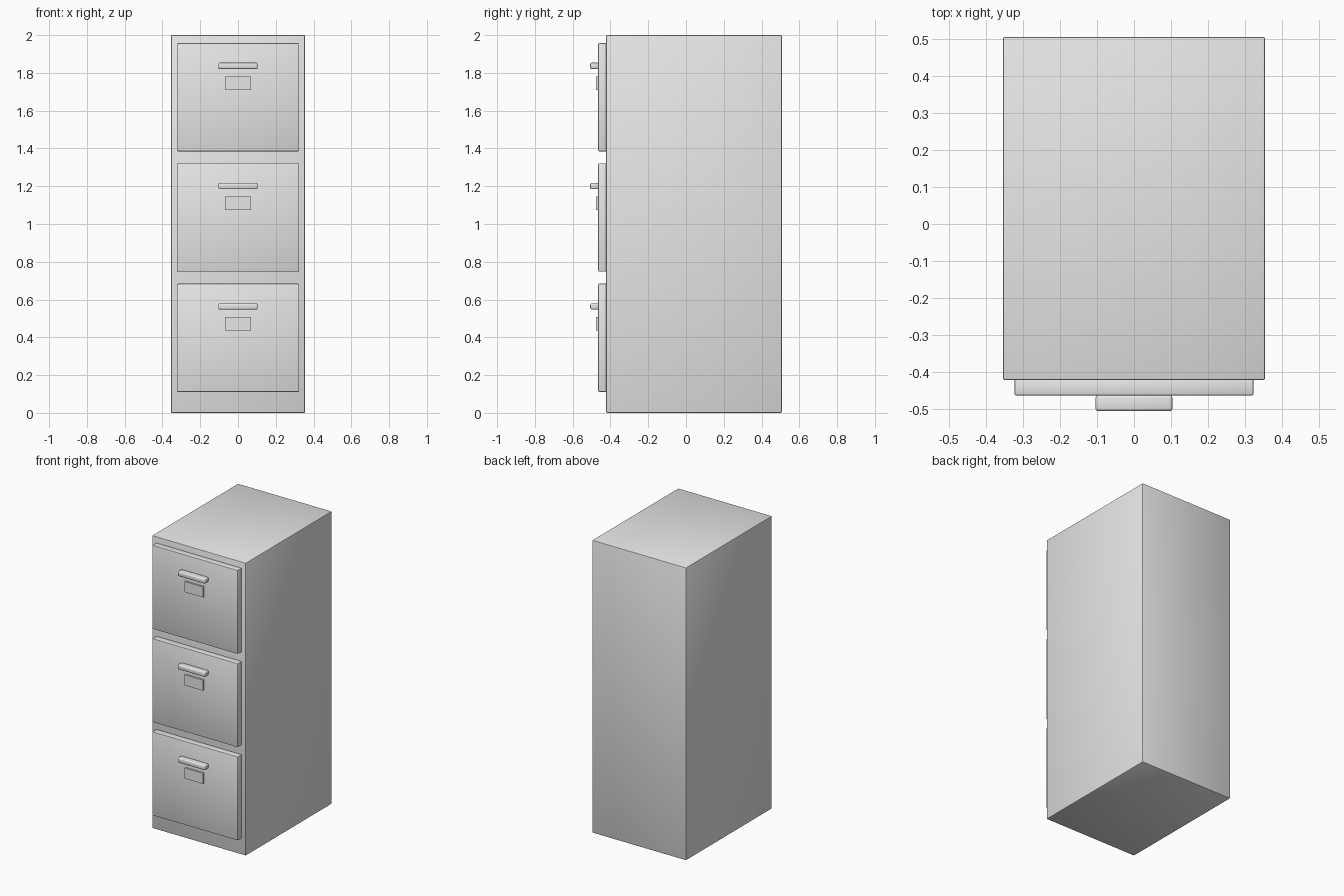
import bpy

cube = bpy.data.objects.get("Cube")
if cube:
    bpy.data.objects.remove(cube, do_unlink=True)

# Single painted metal colour
metal = bpy.data.materials.new("light_grey_metal")
metal.use_nodes = True
metal.diffuse_color = (0.8, 0.8, 0.8, 1)
metal.node_tree.nodes["Principled BSDF"].inputs["Base Color"].default_value = (0.8, 0.8, 0.8, 1)


def box(name, width, y_range, z_range, bevel=0.0, segments=2):
    """Box centred on x = 0, with optional rounded edges."""
    (y0, y1), (z0, z1) = y_range, z_range
    bpy.ops.mesh.primitive_cube_add(size=1, location=(0, (y0 + y1) / 2, (z0 + z1) / 2))
    obj = bpy.context.object
    obj.name = name
    obj.scale = (width, y1 - y0, z1 - z0)
    bpy.ops.object.transform_apply(location=False, rotation=False, scale=True)
    obj.data.materials.append(metal)
    if bevel:
        mod = obj.modifiers.new("rounded_edges", "BEVEL")
        mod.width = bevel
        mod.segments = segments
        bpy.ops.object.modifier_apply(modifier=mod.name)
        bpy.ops.object.shade_smooth_by_angle()
    return obj


BACK, BODY_FRONT, DRAWER_FRONT, HANDLE_FRONT = 0.507, -0.423, -0.465, -0.507

# Cabinet body
box("cabinet_body", 0.71, (BODY_FRONT, BACK), (0, 2), 0.006)

# Three drawers, each with a handle and a label plate
for i, level in enumerate(("bottom", "middle", "top")):
    z = 0.111 + i * 0.637
    box(f"{level}_drawer", 0.648, (DRAWER_FRONT, BODY_FRONT + 0.005), (z, z + 0.573), 0.006)
    box(f"{level}_handle", 0.208, (HANDLE_FRONT, DRAWER_FRONT + 0.002), (z + 0.436, z + 0.469), 0.008, 3)
    box(f"{level}_label_plate", 0.138, (DRAWER_FRONT - 0.012, DRAWER_FRONT + 0.002), (z + 0.325, z + 0.397))
